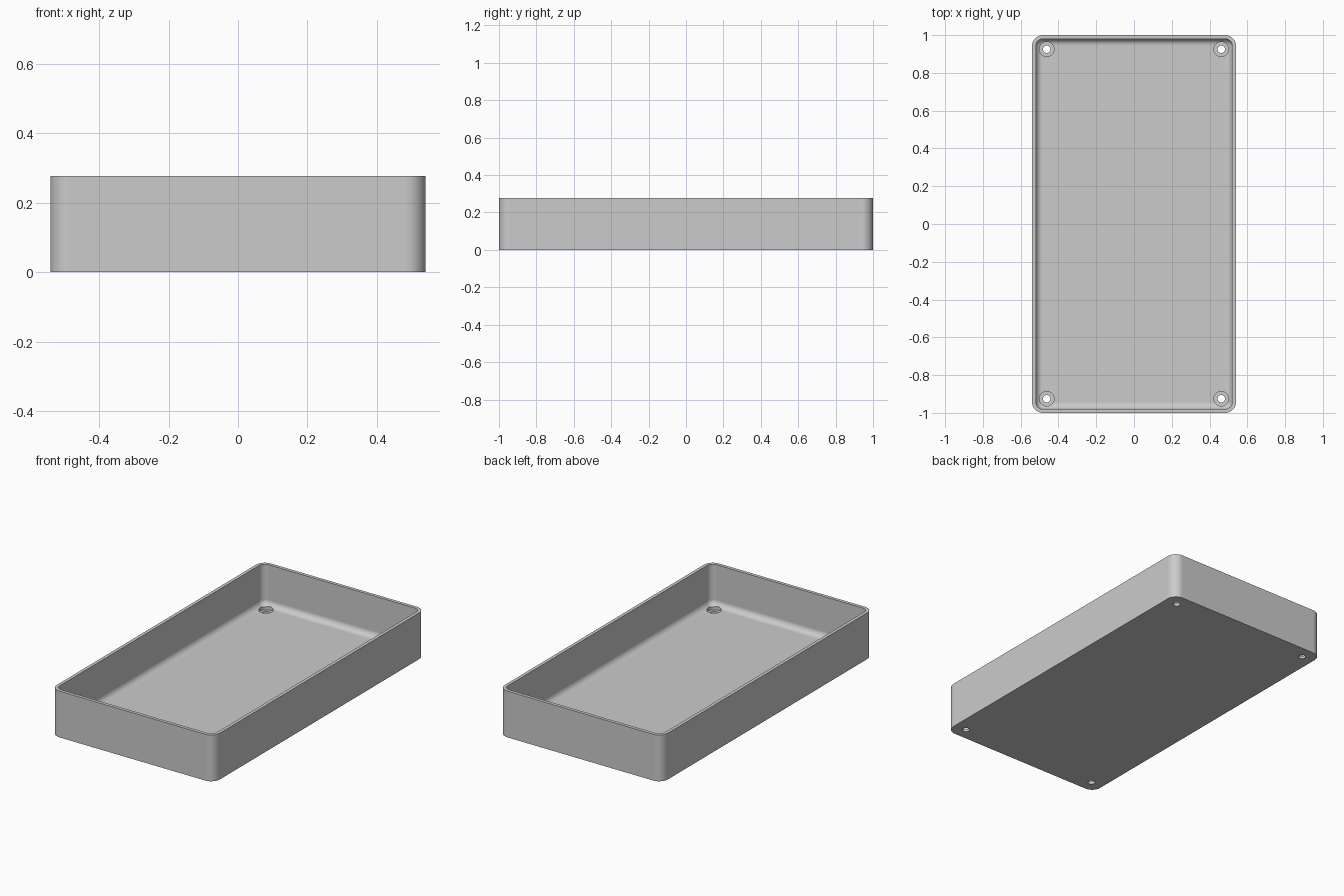
import bpy, bmesh, math

cube = bpy.data.objects.get("Cube")
if cube:
    bpy.data.objects.remove(cube, do_unlink=True)

HALF_X, HALF_Y, HEIGHT = 0.54, 1.0, 0.277
CORNER, WALL, FLOOR, FILLET = 0.058, 0.02, 0.032, 0.035
HOLE_X, HOLE_Y = 0.462, 0.925
STEPS = 10

grey = bpy.data.materials.new("plain grey")
grey.use_nodes = True
colour = (0.6, 0.6, 0.6, 1)
grey.diffuse_color = colour
grey.node_tree.nodes["Principled BSDF"].inputs["Base Color"].default_value = colour


def rounded_ring(bm, inset, z):
    """Rounded rectangle of vertices, moved inwards by inset."""
    r = CORNER - inset
    cx, cy = HALF_X - CORNER, HALF_Y - CORNER
    ring = []
    for q, (sx, sy) in enumerate([(1, 1), (-1, 1), (-1, -1), (1, -1)]):
        for i in range(STEPS + 1):
            a = math.pi / 2 * (q + i / STEPS)
            ring.append(bm.verts.new((sx * cx + r * math.cos(a),
                                      sy * cy + r * math.sin(a), z)))
    return ring


# Tray section: outer wall, rim, inner wall, fillet down to the floor
section = [(0, 0), (0, HEIGHT), (WALL, HEIGHT)]
for i in range(9):
    a = math.pi / 2 * i / 8
    section.append((WALL + FILLET * (1 - math.cos(a)),
                    FLOOR + FILLET * (1 - math.sin(a))))

bm = bmesh.new()
rings = [rounded_ring(bm, *p) for p in section]
for low, high in zip(rings, rings[1:]):
    n = len(low)
    for i in range(n):
        j = (i + 1) % n
        bm.faces.new((low[i], low[j], high[j], high[i]))
bm.faces.new(rings[0][::-1])
bm.faces.new(rings[-1])
bmesh.ops.recalc_face_normals(bm, faces=bm.faces)
mesh = bpy.data.meshes.new("tray")
bm.to_mesh(mesh)
bm.free()
mesh.materials.append(grey)
tray = bpy.data.objects.new("tray", mesh)
bpy.context.collection.objects.link(tray)


# Stepped screw holes in the four corners
def drill(name, radius, bottom, top):
    for sx in (-1, 1):
        for sy in (-1, 1):
            bpy.ops.mesh.primitive_cylinder_add(
                vertices=32, radius=radius, depth=top - bottom,
                location=(sx * HOLE_X, sy * HOLE_Y, (top + bottom) / 2))
            cutter = bpy.context.object
            cutter.name = name
            cutter.data.materials.append(grey)
            cutter.hide_render = True
            cut = tray.modifiers.new(name, 'BOOLEAN')
            cut.operation = 'DIFFERENCE'
            cut.solver = 'EXACT'
            cut.object = cutter
            cutters.append(cutter)


cutters = []
drill("screw_head_cutter", 0.039, 0.016, 0.1)
drill("screw_hole_cutter", 0.02, -0.05, 0.05)

# Bake the cuts and remove the cutters
bpy.context.view_layer.update()
graph = bpy.context.evaluated_depsgraph_get()
baked = bpy.data.meshes.new_from_object(tray.evaluated_get(graph))
tray.modifiers.clear()
tray.data = baked
for cutter in cutters:
    bpy.data.objects.remove(cutter, do_unlink=True)

# Smooth corners and fillet, crisp rim and holes
bpy.ops.object.select_all(action='DESELECT')
tray.select_set(True)
bpy.context.view_layer.objects.active = tray
bpy.ops.object.shade_smooth_by_angle(angle=math.radians(30))
weighted = tray.modifiers.new("weighted_normals", 'WEIGHTED_NORMAL')
weighted.keep_sharp = True
